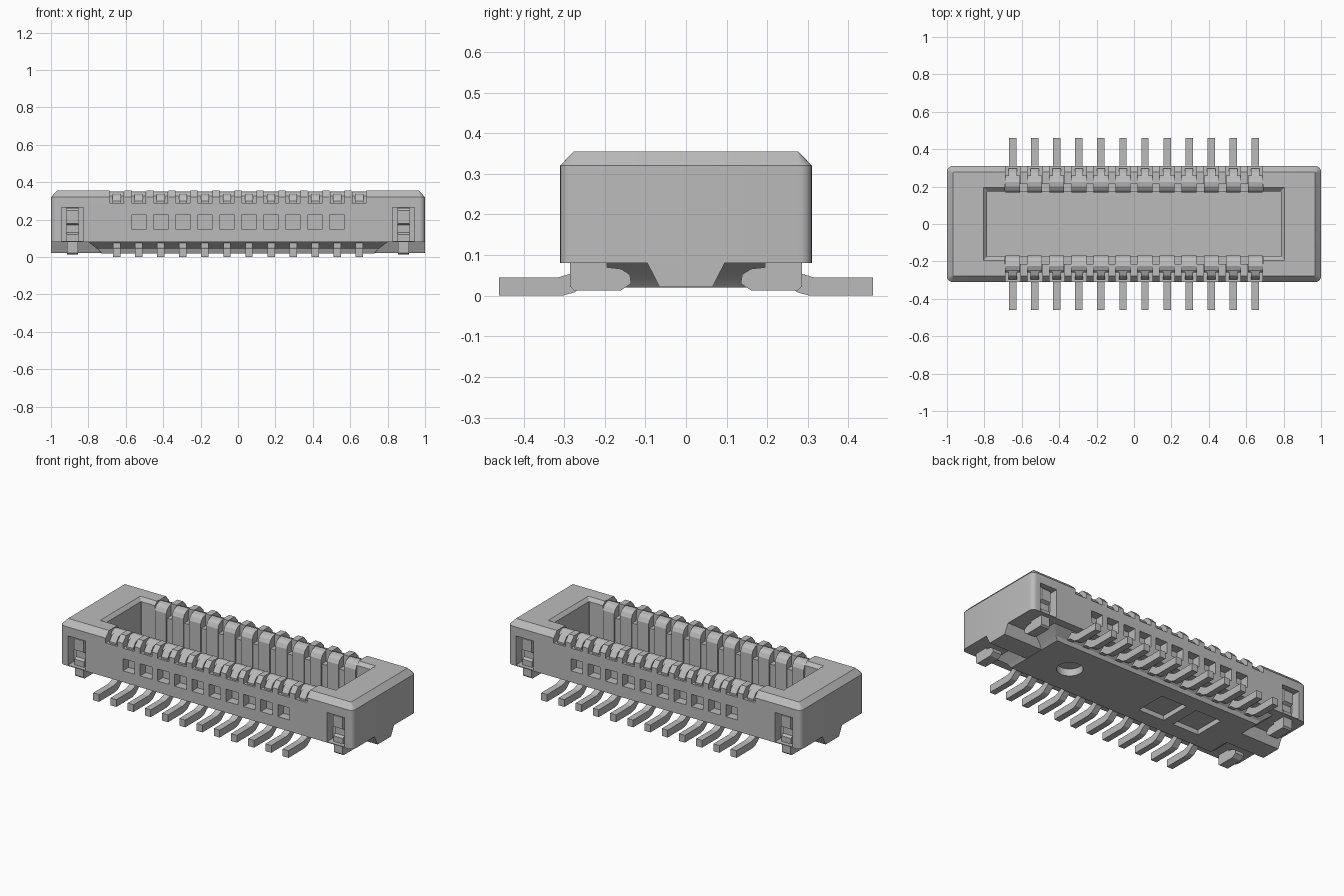
import bpy, bmesh, math

old = bpy.data.objects.get("Cube")
if old:
    bpy.data.objects.remove(old, do_unlink=True)

grey = bpy.data.materials.new("light_grey")
grey.use_nodes = True
grey.diffuse_color = (0.5, 0.5, 0.5, 1)
grey.node_tree.nodes["Principled BSDF"].inputs["Base Color"].default_value = (0.5, 0.5, 0.5, 1)

PITCH = 0.1177
PINS = [(i - 5.5) * PITCH for i in range(12)]
SIDES = (1, -1)


def finish(name, bm):
    bmesh.ops.recalc_face_normals(bm, faces=bm.faces[:])
    mesh = bpy.data.meshes.new(name)
    bm.to_mesh(mesh)
    bm.free()
    mesh.materials.append(grey)
    obj = bpy.data.objects.new(name, mesh)
    bpy.context.collection.objects.link(obj)
    return obj


def loft(bm, rings):
    """Skin closed rings of points and cap both ends."""
    loops = [[bm.verts.new(p) for p in ring] for ring in rings]
    n = len(loops[0])
    for a, b in zip(loops, loops[1:]):
        for i in range(n):
            j = (i + 1) % n
            bm.faces.new((a[i], a[j], b[j], b[i]))
    bm.faces.new(loops[0])
    bm.faces.new(loops[-1])


def prism(bm, profile, x, width, side=1, end_width=None):
    """Extrude a y-z profile along x."""
    loft(bm, [[(x + d * width / 2, y * side, z) for y, z in profile] for d in SIDES])


def box(bm, x0, x1, y0, y1, z0, z1):
    loft(bm, [[(x0, y0, z), (x1, y0, z), (x1, y1, z), (x0, y1, z)] for z in (z0, z1)])


def rounded_rect(hx, hy, r, z, steps=5):
    pts = []
    for k, (sx, sy) in enumerate(((1, 1), (-1, 1), (-1, -1), (1, -1))):
        for i in range(steps + 1):
            a = math.pi / 2 * (k + i / steps)
            pts.append((sx * (hx - r) + r * math.cos(a), sy * (hy - r) + r * math.sin(a), z))
    return pts


def cut(obj, bm):
    """Subtract the shapes in bm from obj."""
    cutter = finish("cutter", bm)
    cutter.hide_render = True
    mod = obj.modifiers.new("cut", "BOOLEAN")
    mod.operation = "DIFFERENCE"
    mod.solver = "EXACT"
    mod.object = cutter
    bpy.context.view_layer.objects.active = obj
    bpy.ops.object.modifier_apply(modifier=mod.name)
    bpy.data.objects.remove(cutter, do_unlink=True)


# Housing: rounded box with a chamfered top
bm = bmesh.new()
loft(bm, [rounded_rect(1, 0.31, 0.03, 0.08), rounded_rect(1, 0.31, 0.03, 0.32),
          rounded_rect(0.967, 0.277, 0.004, 0.355)])
housing = finish("housing", bm)

# Central cavity with a flared mouth
bm = bmesh.new()
loft(bm, [rounded_rect(hx, hy, 0.002, z, 1) for hx, hy, z in
          ((0.785, 0.175, 0.1), (0.785, 0.175, 0.335), (0.81, 0.2, 0.36))])
cut(housing, bm)

# Lowered inner ledges under the contact rows
bm = bmesh.new()
for s in SIDES:
    box(bm, -0.69, 0.69, s * 0.15, s * 0.215, 0.28, 0.4)
cut(housing, bm)

# Slots across the top of the walls
bm = bmesh.new()
for s in SIDES:
    for x in PINS:
        box(bm, x - 0.04, x + 0.04, s * 0.2, s * 0.34, 0.29, 0.4)
cut(housing, bm)

# Square wall windows and hold-down recesses
bm = bmesh.new()
for s in SIDES:
    for x in PINS[1:-1]:
        box(bm, x - 0.04, x + 0.04, s * 0.255, s * 0.34, 0.15, 0.225)
    for e in SIDES:
        box(bm, e * 0.885 - 0.06, e * 0.885 + 0.06, s * 0.25, s * 0.34, 0.085, 0.265)
cut(housing, bm)

# Base under the housing with sloping sides
bm = bmesh.new()
loft(bm, [rounded_rect(hx, hy, 0.002, z, 1) for hx, hy, z in
          ((0.73, 0.2, 0.02), (0.75, 0.21, 0.042), (0.8, 0.26, 0.08), (0.8, 0.26, 0.09))])
base = finish("base", bm)

# Round and square pockets in the underside
bm = bmesh.new()
loft(bm, [rounded_rect(0.075, 0.075, 0.0749, z, 8) for z in (-0.02, 0.065)])
for v in bm.verts:
    v.co.x += 0.47
for x in (-0.21, -0.46):
    box(bm, x - 0.09, x + 0.09, -0.1, 0.1, -0.02, 0.05)
cut(base, bm)

# Wedge ribs under both ends
for e, name in ((1, "left"), (-1, "right")):
    bm = bmesh.new()
    prism(bm, [(-0.065, 0.021), (0.065, 0.021), (0.095, 0.08), (-0.095, 0.08)], e * 0.86, 0.28)
    finish(name + "_end_rib", bm)

# Profiles of the metal parts
TAIL = [(0.46, 0), (0.46, 0.045), (0.315, 0.045), (0.285, 0.054), (0.25, 0.076),
        (0.18, 0.076), (0.18, 0.045), (0.235, 0.04), (0.275, 0.008), (0.305, 0)]
HUMP = [(0.168, 0.11), (0.182, 0.11), (0.26, 0.28), (0.26, 0.325), (0.245, 0.342),
        (0.225, 0.35), (0.2, 0.346), (0.18, 0.333), (0.168, 0.31)]
ARM = [(0.25, 0.28), (0.298, 0.28), (0.298, 0.3), (0.275, 0.33), (0.25, 0.34)]
FOOT = [(0.285, 0.09), (0.285, 0.022), (0.275, 0.013), (0.16, 0.013), (0.135, 0.03),
        (0.138, 0.052), (0.16, 0.066), (0.195, 0.07), (0.195, 0.09)]
CLIP = [(0.24, 0.08), (0.285, 0.08), (0.285, 0.12), (0.27, 0.13), (0.27, 0.17),
        (0.29, 0.18), (0.29, 0.25), (0.28, 0.262), (0.24, 0.262)]

# Contact rows and corner hold-downs on both long sides
for s, name in ((1, "back"), (-1, "front")):
    parts = {"contact_tails": (TAIL, 0.04), "contact_humps": (HUMP, 0.078),
             "contact_arms": (ARM, 0.045)}
    for part, (profile, width) in parts.items():
        bm = bmesh.new()
        for x in PINS:
            prism(bm, profile, x, width, s)
        finish(name + "_" + part, bm)
    bm = bmesh.new()
    for e in SIDES:
        prism(bm, FOOT, e * 0.885, 0.06, s)
        prism(bm, CLIP, e * 0.885, 0.064, s)
    finish(name + "_hold_downs", bm)

# Smooth only the gentle curves
for obj in bpy.context.scene.objects:
    obj.select_set(obj.type == "MESH" and obj.name in ("housing", "base"))
bpy.context.view_layer.objects.active = housing
bpy.ops.object.shade_smooth_by_angle(angle=math.radians(25))
